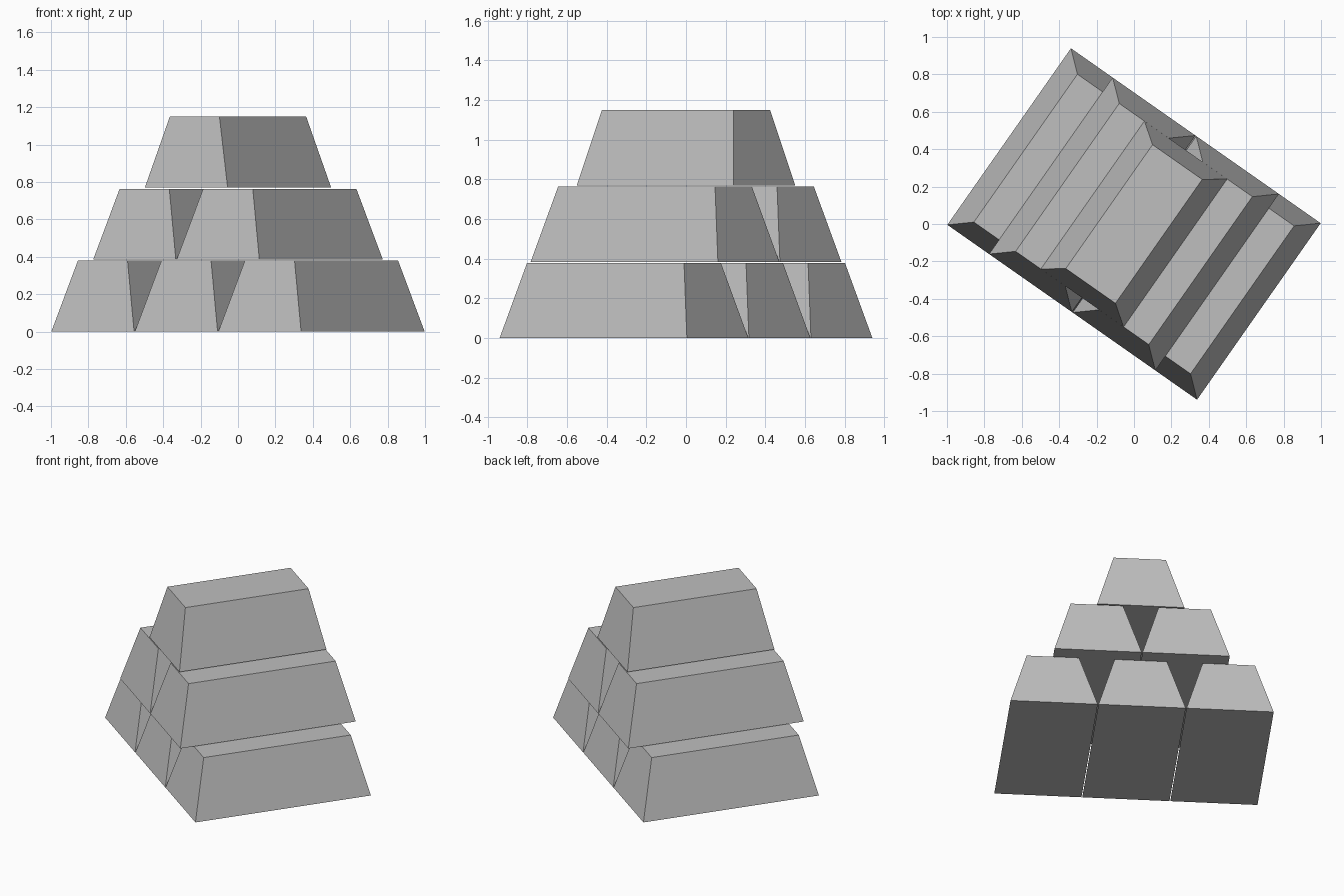
import bpy
import bmesh
import math
from mathutils import Matrix

cube = bpy.data.objects.get("Cube")
if cube:
    bpy.data.objects.remove(cube, do_unlink=True)

# One plain metal colour
grey = bpy.data.materials.new("plain_grey")
grey.use_nodes = True
colour = (0.52, 0.52, 0.52, 1.0)
grey.diffuse_color = colour
grey.node_tree.nodes["Principled BSDF"].inputs["Base Color"].default_value = colour

WIDTH, LENGTH, HEIGHT = 0.54, 1.152, 0.379
TOP_WIDTH, TOP_LENGTH = 0.6, 0.838      # taper of the upper face
PITCH = 0.545                           # side-by-side spacing
TURN = Matrix.Rotation(math.radians(-35), 4, 'Z')


def ingot(name, across, base, length):
    """Tapered bar standing on height base, shifted across the stack."""
    bm = bmesh.new()
    bmesh.ops.create_cube(bm, size=1)
    for v in bm.verts:
        upper = v.co.z > 0
        v.co.x = v.co.x * WIDTH * (TOP_WIDTH if upper else 1) + across
        v.co.y *= length * (TOP_LENGTH if upper else 1)
        v.co.z = base + (HEIGHT if upper else 0)
    bm.transform(TURN)
    mesh = bpy.data.meshes.new(name)
    bm.to_mesh(mesh)
    bm.free()
    mesh.materials.append(grey)
    obj = bpy.data.objects.new(name, mesh)
    bpy.context.collection.objects.link(obj)


# Pyramid stack: three, two, then one shorter bar on top
layers = [("bottom", 3, 0, LENGTH), ("middle", 2, 0.384, LENGTH), ("top", 1, 0.77, 0.965)]
for layer, count, base, length in layers:
    for i in range(count):
        ingot(f"{layer}_ingot_{i + 1}", (i - (count - 1) / 2) * PITCH, base, length)
